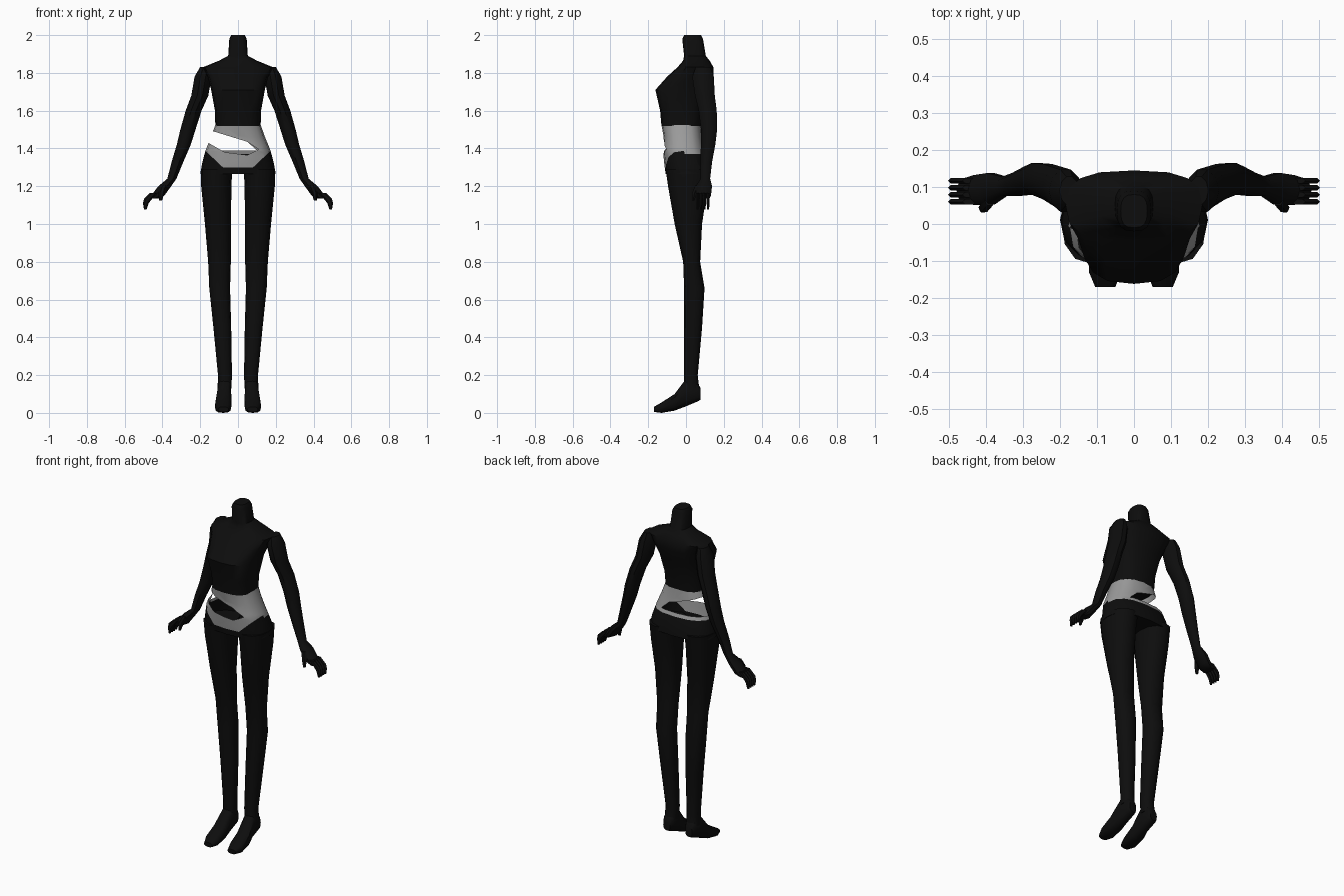
import bpy, bmesh, math
from mathutils import Vector

cube = bpy.data.objects.get("Cube")
if cube:
    bpy.data.objects.remove(cube)


def material(name, value):
    m = bpy.data.materials.new(name)
    m.use_nodes = True
    col = (value, value, value, 1)
    m.diffuse_color = col
    m.node_tree.nodes["Principled BSDF"].inputs["Base Color"].default_value = col
    return m


BLACK = material("matte_black", 0.004)
GREY = material("mid_grey", 0.33)


def loft(rings, sides=12, power=2.0, along="z", cap_top=True):
    """Rings are (level, x min, x max, other min, other max)."""
    bm = bmesh.new()
    loops = []
    for level, x0, x1, v0, v1 in rings:
        loop = []
        for i in range(sides):
            a = 2 * math.pi * i / sides
            c, s = math.cos(a), math.sin(a)
            u = math.copysign(abs(c) ** (2 / power), c)
            v = math.copysign(abs(s) ** (2 / power), s)
            x = (x0 + x1) / 2 + u * (x1 - x0) / 2
            w = (v0 + v1) / 2 + v * (v1 - v0) / 2
            loop.append(bm.verts.new((x, w, level) if along == "z" else (x, level, w)))
        loops.append(loop)
    for a, b in zip(loops, loops[1:]):
        for i in range(sides):
            j = (i + 1) % sides
            bm.faces.new((a[i], a[j], b[j], b[i]))
    bm.faces.new(loops[0][::-1])
    if cap_top:
        bm.faces.new(loops[-1])
    bmesh.ops.recalc_face_normals(bm, faces=bm.faces)
    return bm


def finish(bm, name, mats=(BLACK,), mirror=False):
    me = bpy.data.meshes.new(name)
    bm.to_mesh(me)
    bm.free()
    for m in mats:
        me.materials.append(m)
    ob = bpy.data.objects.new(name, me)
    bpy.context.collection.objects.link(ob)
    if mirror:
        ob.modifiers.new("mirror", "MIRROR").use_mirror_merge = False
    bpy.ops.object.select_all(action="DESELECT")
    ob.select_set(True)
    bpy.context.view_layer.objects.active = ob
    bpy.ops.object.shade_smooth_by_angle(angle=math.radians(40))
    return ob


def limb(points):
    """Turn (x, y, z, half width, half depth) into loft rings."""
    return [(z, x - w, x + w, y - d, y + d) for x, y, z, w, d in points]


# Torso with shoulders and neck
finish(loft([
    (1.52, -.12, .12, -.13, .08),
    (1.60, -.122, .122, -.137, .09),
    (1.71, -.142, .142, -.162, .12),
    (1.78, -.16, .16, -.1, .145),
    (1.83, -.185, .185, -.045, .145),
    (1.865, -.1, .1, -.015, .125),
    (1.89, -.052, .052, -.01, .105),
    (1.98, -.046, .046, -.02, .09),
    (2.0, -.036, .036, -.01, .08)], sides=16, power=2.8), "torso")

# Pelvis and waist shell
shell = loft([
    (1.265, -.2, .2, -.108, .13),
    (1.32, -.19, .19, -.115, .125),
    (1.39, -.172, .172, -.122, .1),
    (1.46, -.143, .143, -.118, .085),
    (1.525, -.12, .12, -.13, .08)], sides=16, power=2.6, cap_top=False)


def half(bm, front):
    return [f for f in bm.faces if (f.normal.y < 0) == front]


def slice_half(bm, front, p, q):
    """Cut one half of the shell along the line p to q, seen from the front."""
    faces = half(bm, front)
    geom = faces + list({e for f in faces for e in f.edges}) + \
        list({v for f in faces for v in f.verts})
    bmesh.ops.bisect_plane(bm, geom=geom, plane_co=(p[0], 0, p[1]),
                           plane_no=(p[1] - q[1], 0, q[0] - p[0]))


def inside(c, poly):
    return all((q[0] - p[0]) * (c.z - p[1]) - (q[1] - p[1]) * (c.x - p[0]) > 0
               for p, q in zip(poly, poly[1:] + poly[:1]))


# Torn opening across the waist, outlines counter-clockwise
front_gap = [(-.21, 1.46), (-.07, 1.38), (.05, 1.365), (.11, 1.395), (.05, 1.435), (-.21, 1.515)]
back_gap = [(-.21, 1.39), (.1, 1.39), (.05, 1.435), (-.21, 1.515)]
for front, gap in ((True, front_gap), (False, back_gap)):
    for p, q in zip(gap, gap[1:] + gap[:1]):
        slice_half(shell, front, p, q)
    torn = [f for f in half(shell, front) if inside(f.calc_center_median(), gap)]
    bmesh.ops.delete(shell, geom=torn, context="FACES")

# Low-cut edge of the black leg covering
for s in (-1, 1):
    slice_half(shell, True, (s * .08, 1.3), (s * .17, 1.385))
slice_half(shell, True, (-1, 1.3), (1, 1.3))
slice_half(shell, False, (-1, 1.37), (1, 1.37))
for f in shell.faces:
    c = f.calc_center_median()
    edge = max(1.3, 1.3 + (abs(c.x) - .08) * .944) if f.normal.y < 0 else 1.37
    f.material_index = int(c.z > edge)
finish(shell, "pelvis_and_waist", (BLACK, GREY))

# Legs
finish(loft([
    (.13, .035, .108, -.01, .07),
    (.20, .032, .106, -.01, .062),
    (.45, .036, .13, -.01, .085),
    (.66, .042, .152, -.01, .098),
    (.80, .038, .158, -.015, .075),
    (1.0, .037, .175, -.06, .085),
    (1.2, .035, .195, -.095, .115),
    (1.29, .03, .197, -.108, .128)], power=2.3), "legs", mirror=True)

# Feet
finish(loft([
    (-.17, .05, .105, .005, .032),
    (-.13, .036, .122, 0, .055),
    (-.06, .034, .12, .012, .1),
    (0, .036, .108, .035, .18),
    (.06, .038, .106, .06, .16),
    (.078, .05, .095, .07, .13)], power=2.6, along="y"), "feet", mirror=True)

# Arms and palms
finish(loft(limb([
    (.175, .09, 1.83, .026, .04),
    (.185, .09, 1.78, .045, .06),
    (.202, .1, 1.68, .045, .055),
    (.235, .115, 1.6, .042, .05),
    (.265, .122, 1.5, .04, .045),
    (.287, .117, 1.42, .037, .04),
    (.32, .107, 1.33, .031, .033),
    (.35, .102, 1.24, .024, .027),
    (.388, .095, 1.2, .034, .045),
    (.425, .092, 1.15, .035, .042),
    (.45, .09, 1.135, .03, .036)]), sides=10), "arms", mirror=True)

# Fingers and thumbs
for i in range(4):
    y = .06 + i * .019
    finish(loft(limb([
        (.445, y, 1.165, .02, .009),
        (.475, y, 1.135, .022, .009),
        (.488, y, 1.11, .015, .009),
        (.491, y, 1.078, .007, .006)]), sides=6), f"finger_{i + 1}", mirror=True)
finish(loft(limb([
    (.39, .065, 1.205, .015, .018),
    (.405, .045, 1.165, .016, .014),
    (.41, .038, 1.125, .008, .008)]), sides=6), "thumbs", mirror=True)
